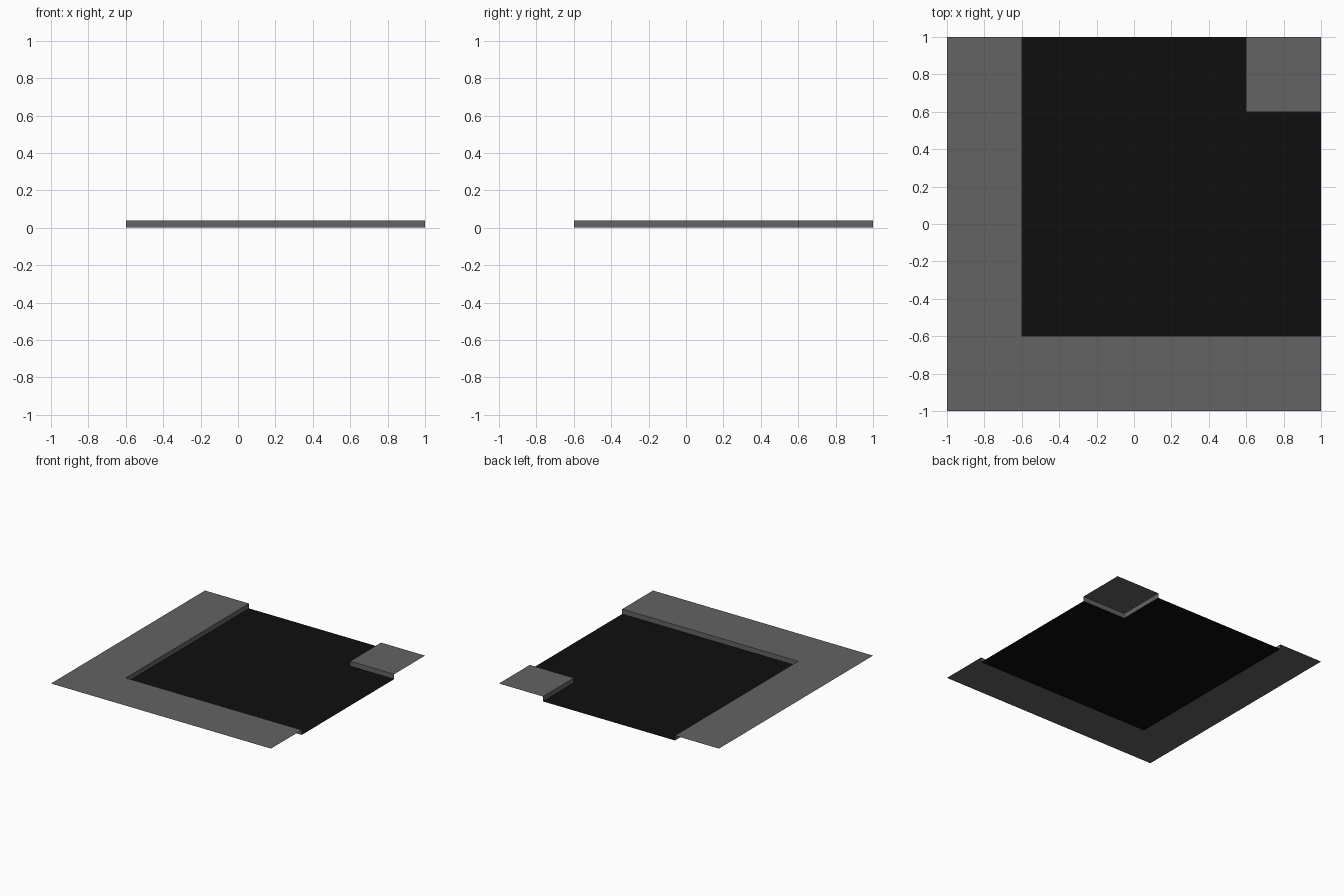
import bpy, bmesh

if "Cube" in bpy.data.objects:
    bpy.data.objects.remove(bpy.data.objects["Cube"])

H = 0.04   # kerb height
IN = 0.6   # distance of the kerb lines from the centre


def material(name, rgb):
    m = bpy.data.materials.new(name)
    m.diffuse_color = (*rgb, 1)
    m.use_nodes = True
    m.node_tree.nodes["Principled BSDF"].inputs["Base Color"].default_value = m.diffuse_color
    return m


grey = material("pavement grey", (0.125, 0.125, 0.125))
black = material("asphalt black", (0.0045, 0.0045, 0.0045))


def sheet(name, outline, z, mat, kerb=()):
    """Flat upward-facing outline; the listed edges drop to the ground as kerbs."""
    bm = bmesh.new()
    top = [bm.verts.new((x, y, z)) for x, y in outline]
    bm.faces.new(top)
    low = {}
    for i in kerb:
        a, b = top[i], top[(i + 1) % len(top)]
        for v in (a, b):
            if v not in low:
                low[v] = bm.verts.new((v.co.x, v.co.y, 0))
        bm.faces.new((b, a, low[a], low[b]))
    mesh = bpy.data.meshes.new(name)
    bm.to_mesh(mesh)
    bm.free()
    mesh.materials.append(mat)
    obj = bpy.data.objects.new(name, mesh)
    bpy.context.collection.objects.link(obj)


# Road surface, notched at the inner corner
sheet("road_surface",
      [(-IN, -IN), (1, -IN), (1, IN), (IN, IN), (IN, 1), (-IN, 1)], 0, black)

# L-shaped pavement around the outside of the bend
sheet("outer_pavement",
      [(-1, -1), (1, -1), (1, -IN), (-IN, -IN), (-IN, 1), (-1, 1)], H, grey, kerb=(2, 3))

# Small square pavement on the inside of the bend
sheet("inner_pavement",
      [(IN, IN), (1, IN), (1, 1), (IN, 1)], H, grey, kerb=(3, 0))
